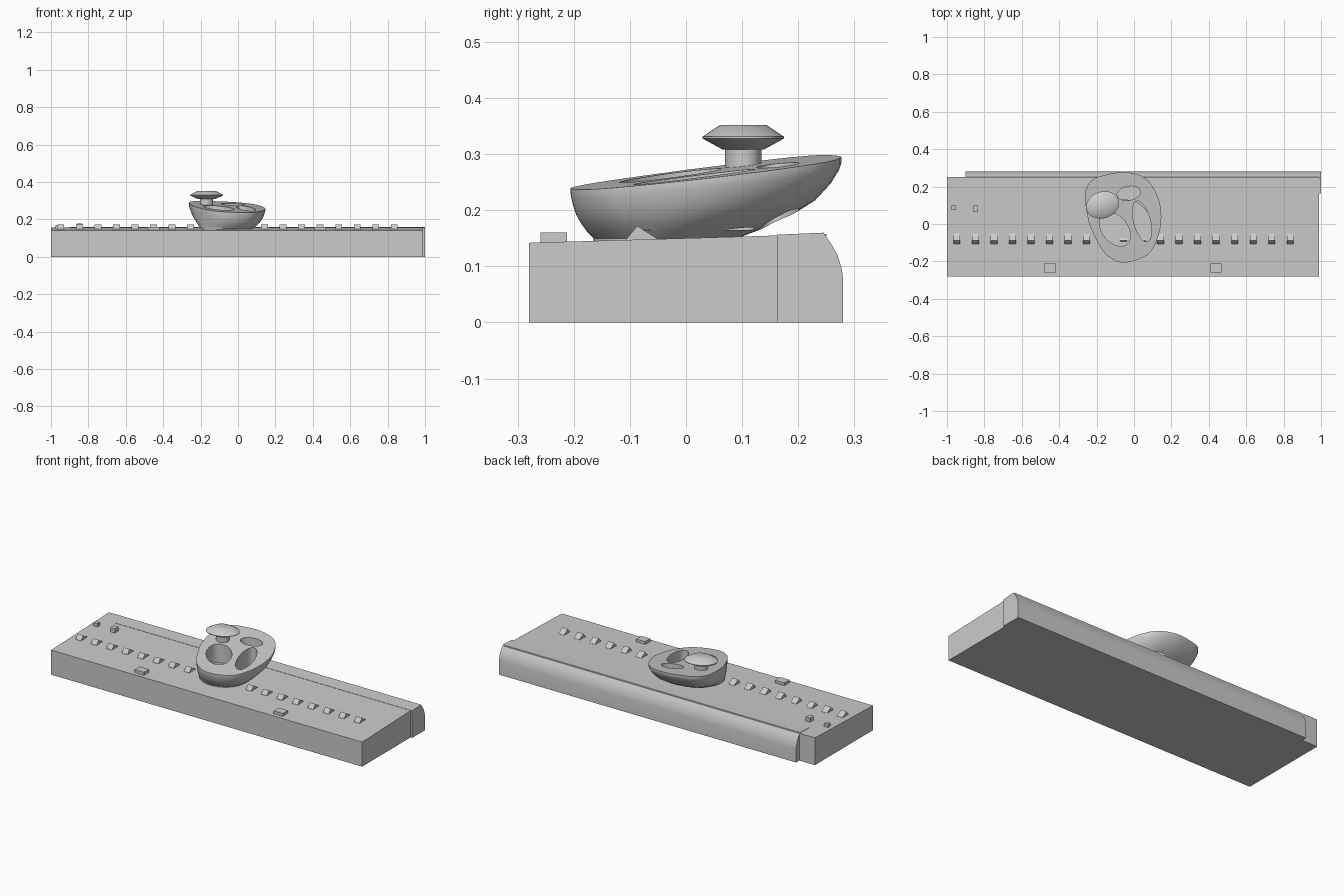
import bpy, bmesh, math

if "Cube" in bpy.data.objects:
    bpy.data.objects.remove(bpy.data.objects["Cube"])


def finish(name, bm, smooth=False):
    bmesh.ops.recalc_face_normals(bm, faces=bm.faces)
    me = bpy.data.meshes.new(name)
    bm.to_mesh(me)
    bm.free()
    ob = bpy.data.objects.new(name, me)
    bpy.context.collection.objects.link(ob)
    if smooth:
        bpy.ops.object.select_all(action='DESELECT')
        ob.select_set(True)
        bpy.context.view_layer.objects.active = ob
        bpy.ops.object.shade_smooth_by_angle(angle=math.radians(35))
    return ob


def loft(name, rings, smooth=False):
    """Closed solid through rings with equal point counts."""
    bm = bmesh.new()
    vs = [[bm.verts.new(p) for p in r] for r in rings]
    n = len(vs[0])
    for a, b in zip(vs, vs[1:]):
        for i in range(n):
            j = (i + 1) % n
            bm.faces.new((a[i], a[j], b[j], b[i]))
    bm.faces.new(vs[0][::-1])
    bm.faces.new(vs[-1])
    return finish(name, bm, smooth)


def extrude_x(name, profile, x0, x1, smooth=False):
    return loft(name, [[(x, y, z) for y, z in profile] for x in (x0, x1)], smooth)


def box(name, x0, x1, y0, y1, z0, z1):
    return extrude_x(name, [(y0, z0), (y1, z0), (y1, z1), (y0, z1)], x0, x1)


def ellipse(cx, cy, a, b, deg, z, n=40):
    c, s = math.cos(math.radians(deg)), math.sin(math.radians(deg))
    pts = []
    for i in range(n):
        t = 2 * math.pi * i / n
        u, v = a * math.cos(t), b * math.sin(t)
        pts.append((cx + u * c - v * s, cy + u * s + v * c, z))
    return pts


# Base slab with gently rising top, and rounded rear lip
extrude_x("base_slab", [(-.28, 0), (.25, 0), (.25, .158), (.163, .155), (-.28, .142)], -1, .99)
extrude_x("rear_lip", [(.163, 0), (.28, 0), (.28, .08), (.277, .098), (.27, .12),
                       (.26, .138), (.245, .16), (.163, .1565)], -.9, 1, True)

# Row of wedge teeth
for i in range(19):
    x = -.947 + .099 * i
    extrude_x("tooth", [(-.107, .14), (-.052, .14), (-.052, .15), (-.087, .172), (-.107, .148)],
              x - .018, x + .018)

# Small blocks on the front edge and left end
box("front_block", -.48, -.42, -.259, -.2125, .13, .16)
box("front_block", .41, .468, -.259, -.2125, .13, .16)
box("end_block", -.976, -.951, .075, .098, .14, .171)
box("end_block", -.862, -.834, .066, .098, .14, .177)

# Tilted egg-shaped bowl: smooth closed rim outline
ctrl = [(.145, .01), (.13, .14), (.06, .245), (-.05, .277), (-.155, .262), (-.225, .235),
        (-.262, .165), (-.25, .05), (-.225, -.035), (-.155, -.157), (-.064, -.206),
        (.05, -.178), (.11, -.115)]
rim = []
for i in range(len(ctrl)):
    p = [ctrl[(i + k) % len(ctrl)] for k in (-1, 0, 1, 2)]
    for k in range(4):
        t = k / 4
        rim.append(tuple(.5 * (2 * b + (c - a) * t + (2 * a - 5 * b + 4 * c - d) * t * t
                               + (3 * b - a - 3 * c + d) * t ** 3) for a, b, c, d in zip(*p)))
bx, by = -.06, -.037
rings = []
for lateral, h in [(0, -.15), (0, 0), (.27, .13), (.54, .3), (.75, .47), (.9, .68), (.98, .85), (1, .93), (1, 1)]:
    ring = []
    for x, y in rim:
        # foot point in the matching direction on a circle
        ang = math.atan2(y - by - .04, x - bx)
        fx, fy = bx + .138 * math.cos(ang), by + .128 * math.sin(ang)
        zt = .26 - .05 * x + .115 * y
        z0 = .15
        ring.append((fx + (x - fx) * lateral, fy + (y - fy) * lateral, z0 + (zt - z0) * h))
    rings.append(ring)
bowl = loft("tilted_bowl", rings, False)

# Three oval pockets cut into the bowl
for cx, cy, a, b, deg in [(-.102, -.028, .102, .068, -52), (.043, .014, .112, .044, -75),
                          (-.028, .164, .063, .037, 10)]:
    cut = loft("pocket_cutter", [ellipse(cx, cy, a, b, deg, z) for z in (.165, .4)])
    cut.hide_render = True
    mod = bowl.modifiers.new("pocket", 'BOOLEAN')
    mod.operation = 'DIFFERENCE'
    mod.solver = 'EXACT'
    mod.object = cut
    bpy.context.view_layer.objects.active = bowl
    bpy.ops.object.modifier_apply(modifier=mod.name)
    bpy.data.objects.remove(cut)
bpy.ops.object.select_all(action='DESELECT')
bowl.select_set(True)
bpy.context.view_layer.objects.active = bowl
bpy.ops.object.shade_smooth_by_angle(angle=math.radians(35))

# Oval handle on a short stem
kx, ky = -.168, .102
loft("handle_stem", [ellipse(kx, ky, .036, .032, 15, z) for z in (.22, .32)], True)
loft("handle_cap", [ellipse(kx, ky, .09 * s, .071 * s, 18, z)
                    for s, z in ((.5, .308), (1, .328), (1, .331), (.57, .352))], True)
